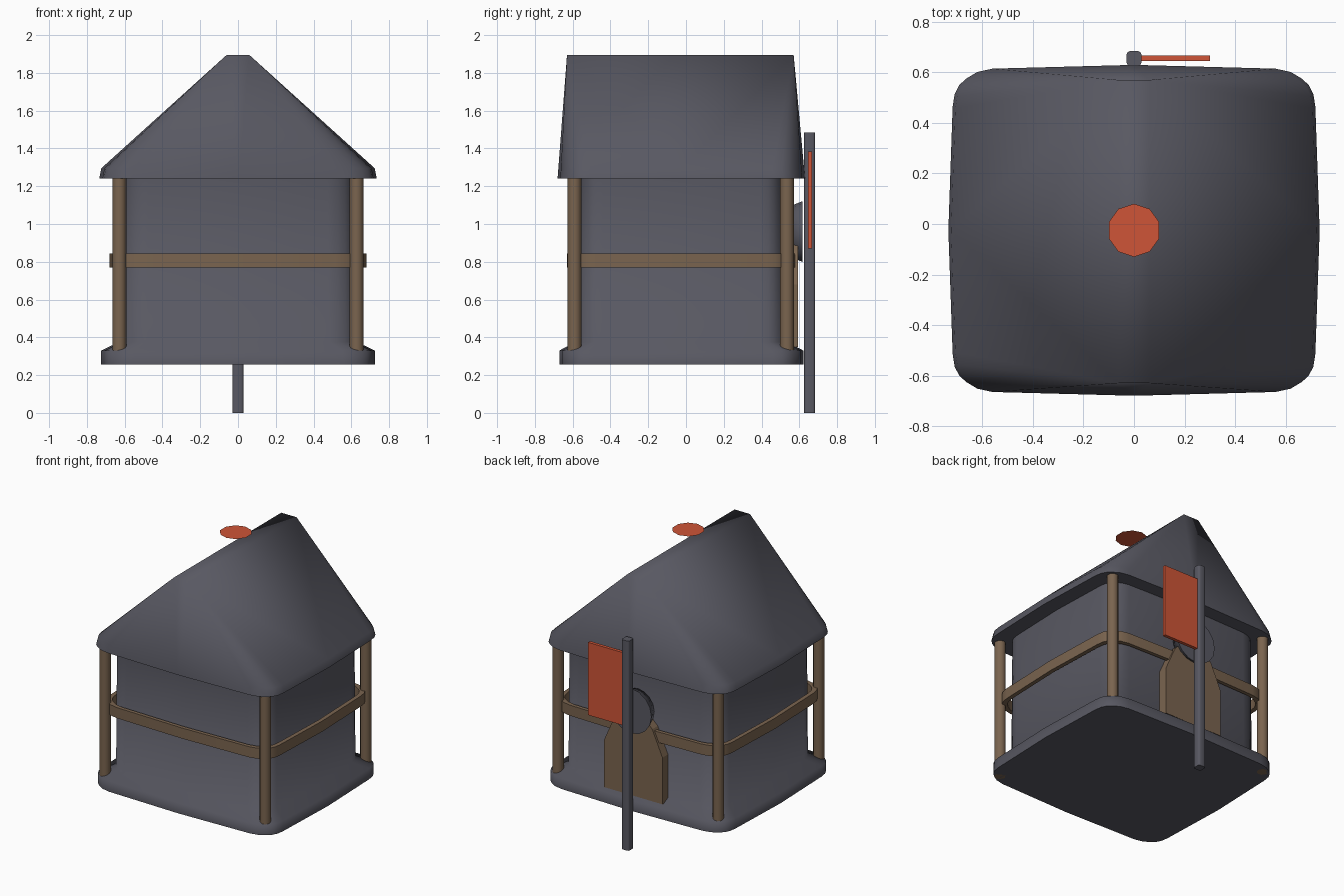
import bpy, bmesh, math
from mathutils import Matrix, Vector

if "Cube" in bpy.data.objects:
    bpy.data.objects.remove(bpy.data.objects["Cube"])

CY = -0.025  # y centre of the house
# One quarter of the soft-cornered plan outline
QUARTER = [(0.735, 0.0), (0.718, 0.49), (0.71, 0.54), (0.692, 0.575),
           (0.665, 0.60), (0.62, 0.627), (0.56, 0.64), (0.0, 0.655)]


def material(name, rgb):
    m = bpy.data.materials.new(name)
    m.diffuse_color = (*rgb, 1)
    m.use_nodes = True
    m.node_tree.nodes["Principled BSDF"].inputs["Base Color"].default_value = m.diffuse_color
    return m


slate = material("slate_grey", (0.098, 0.098, 0.122))
wood = material("wood_brown", (0.195, 0.128, 0.078))
orange = material("orange_red", (0.62, 0.09, 0.038))


def finish(name, bm, mat, angle=None):
    bmesh.ops.recalc_face_normals(bm, faces=bm.faces)
    me = bpy.data.meshes.new(name)
    bm.to_mesh(me)
    bm.free()
    me.materials.append(mat)
    ob = bpy.data.objects.new(name, me)
    bpy.context.collection.objects.link(ob)
    if angle:
        bpy.ops.object.select_all(action='DESELECT')
        ob.select_set(True)
        bpy.context.view_layer.objects.active = ob
        bpy.ops.object.shade_smooth_by_angle(angle=math.radians(angle))
    return ob


def outline(scale, z):
    """Closed plan outline at height z, built by mirroring the quarter."""
    pts = []
    for sx, sy, flip in ((1, 1, 0), (-1, 1, 1), (-1, -1, 0), (1, -1, 1)):
        q = QUARTER[::-1] if flip else QUARTER
        pts += [(sx * x * scale, CY + sy * y * scale, z) for x, y in q[:-1]]
    return pts


def loft(bm, levels, caps=True, closed=False):
    rings = [[bm.verts.new(p) for p in outline(s, z)] for s, z in levels]
    pairs = list(zip(rings, rings[1:]))
    if closed:
        pairs.append((rings[-1], rings[0]))
    for a, b in pairs:
        for i in range(len(a)):
            j = (i + 1) % len(a)
            bm.faces.new((a[i], a[j], b[j], b[i]))
    if caps:
        bm.faces.new(rings[0])
        bm.faces.new(rings[-1])


def cylinder(name, mat, r1, r2, depth, matrix, segs, angle):
    bm = bmesh.new()
    bmesh.ops.create_cone(bm, cap_ends=True, segments=segs, radius1=r1,
                          radius2=r2, depth=depth, matrix=matrix)
    return finish(name, bm, mat, angle)


def box(name, mat, lo, hi, bevel=0):
    lo, hi = Vector(lo), Vector(hi)
    bm = bmesh.new()
    bmesh.ops.create_cube(bm, size=1, matrix=Matrix.Translation((lo + hi) / 2)
                          @ Matrix.Diagonal((*(hi - lo), 1)))
    if bevel:
        edges = [e for e in bm.edges
                 if abs(e.verts[0].co.z - e.verts[1].co.z) > 0.5]
        bmesh.ops.bevel(bm, geom=edges, offset=bevel, segments=2,
                        profile=0.5, affect='EDGES')
    return finish(name, bm, mat, 50 if bevel else None)


# Base slab flowing into the walls
bm = bmesh.new()
loft(bm, [(0.986, 0.255), (0.986, 0.33), (0.857, 0.375), (0.85, 1.245)])
finish("walls_and_base", bm, slate, 75)

# Roof: hull of the eave outlines and a narrow flat ridge
bm = bmesh.new()
pts = outline(1.0, 1.24) + outline(0.985, 1.295)
pts += [(sx * 0.06, y, 1.895) for sx in (-1, 1) for y in (-0.63, 0.57)]
bmesh.ops.convex_hull(bm, input=[bm.verts.new(p) for p in pts])
finish("roof", bm, slate, 75)

# Rail wrapped around the walls
bm = bmesh.new()
loft(bm, [(0.925, 0.77), (0.925, 0.845), (0.885, 0.845), (0.885, 0.77)],
     caps=False, closed=True)
finish("rail", bm, wood, 50)

# Corner posts
for sx, side in ((-1, "left"), (1, "right")):
    for y, end in ((-0.59, "front"), (0.535, "back")):
        cylinder(f"{end}_{side}_post", wood, 0.037, 0.037, 0.99,
                 Matrix.Translation((sx * 0.628, y, 0.75)), 12, 50)

# Back door with a tapered top
half = [(0.23, 0.35), (0.23, 0.68), (0.15, 0.86), (0.06, 0.95)]
profile = half + [(-x, z) for x, z in reversed(half)]
bm = bmesh.new()
face = bm.faces.new([bm.verts.new((x, 0.53, z)) for x, z in profile])
ext = bmesh.ops.extrude_face_region(bm, geom=[face])["geom"]
bmesh.ops.translate(bm, vec=(0, 0.062, 0),
                    verts=[v for v in ext if isinstance(v, bmesh.types.BMVert)])
finish("door", bm, wood)

# Round boss above the door
cylinder("door_boss", slate, 0.13, 0.16, 0.075,
         Matrix.Translation((0, 0.578, 0.96))
         @ Matrix.Rotation(-math.pi / 2, 4, 'X'), 16, 75)

# Pole with its flag
box("pole", slate, (-0.029, 0.626, 0), (0.029, 0.684, 1.485), 0.012)
box("flag", orange, (0.02, 0.645, 0.87), (0.30, 0.668, 1.385))

# Thin disc floating over the ridge
bm = bmesh.new()
bmesh.ops.create_circle(bm, cap_ends=True, segments=10, radius=0.105)
bmesh.ops.rotate(bm, verts=bm.verts, matrix=Matrix.Rotation(math.pi / 2, 3, 'Z'))
bmesh.ops.translate(bm, verts=bm.verts, vec=(0, CY, 2.0))
for v in bm.verts:  # flat edges toward front and back
    v.co = Vector((0, CY, 2)) + Matrix.Rotation(math.pi / 2, 3, 'Z') @ (v.co - Vector((0, CY, 2)))
disc = finish("top_disc", bm, orange)
if disc.data.polygons[0].normal.z < 0:
    disc.data.flip_normals()
